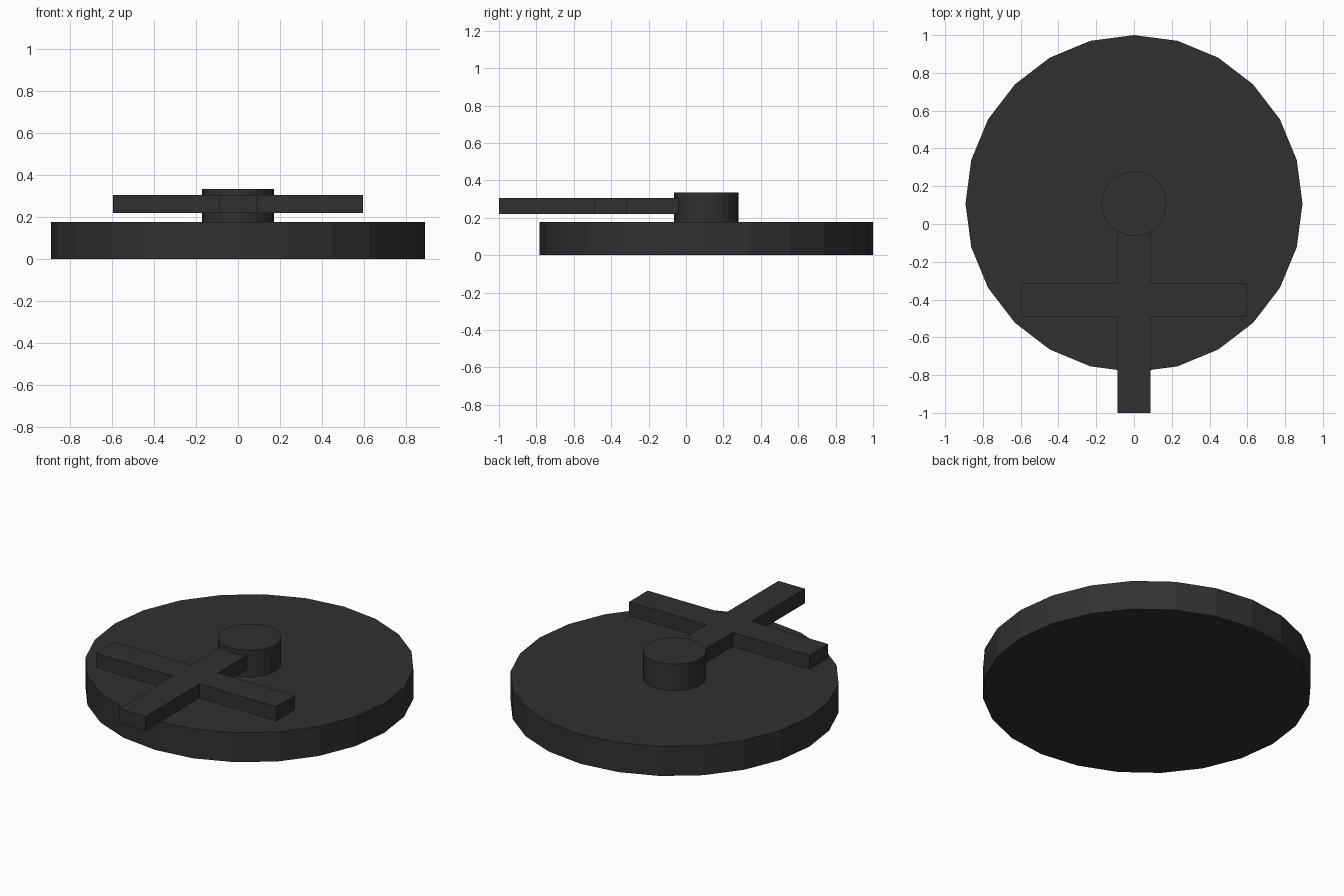
import bpy, bmesh, math

if "Cube" in bpy.data.objects:
    bpy.data.objects.remove(bpy.data.objects["Cube"])

dark = bpy.data.materials.new("dark_grey")
dark.diffuse_color = (0.03, 0.03, 0.03, 1)
dark.use_nodes = True
dark.node_tree.nodes["Principled BSDF"].inputs["Base Color"].default_value = dark.diffuse_color


def prism(name, outline, z0, z1):
    """Extrude a counter-clockwise outline from z0 up to z1."""
    bm = bmesh.new()
    base = bm.faces.new([bm.verts.new((x, y, z0)) for x, y in outline])
    top = bmesh.ops.extrude_face_region(bm, geom=[base], use_keep_orig=True)
    verts = [v for v in top["geom"] if isinstance(v, bmesh.types.BMVert)]
    bmesh.ops.translate(bm, verts=verts, vec=(0, 0, z1 - z0))
    bmesh.ops.recalc_face_normals(bm, faces=bm.faces)
    mesh = bpy.data.meshes.new(name)
    bm.to_mesh(mesh)
    bm.free()
    mesh.materials.append(dark)
    obj = bpy.data.objects.new(name, mesh)
    bpy.context.collection.objects.link(obj)
    return obj


def circle(cy, r, n=24):
    return [(r * math.cos(2 * math.pi * i / n), cy + r * math.sin(2 * math.pi * i / n))
            for i in range(n)]


# Round base and central hub
prism("base_disc", circle(0.108, 0.892), 0, 0.176)
prism("hub", circle(0.108, 0.172), 0.176, 0.334)

# Cross-shaped handle: one arm outline turned four times, inner arm ends inside the hub
L, w, cy = 0.597, 0.088, -0.403
cross = []
for k in range(4):
    c, s = [(1, 0), (0, 1), (-1, 0), (0, -1)][k]
    for x, y in [(L, -w), (L, w), (w, w)]:
        cross.append((c * x - s * y, cy + s * x + c * y))
prism("cross_handle", cross, 0.22, 0.306)
